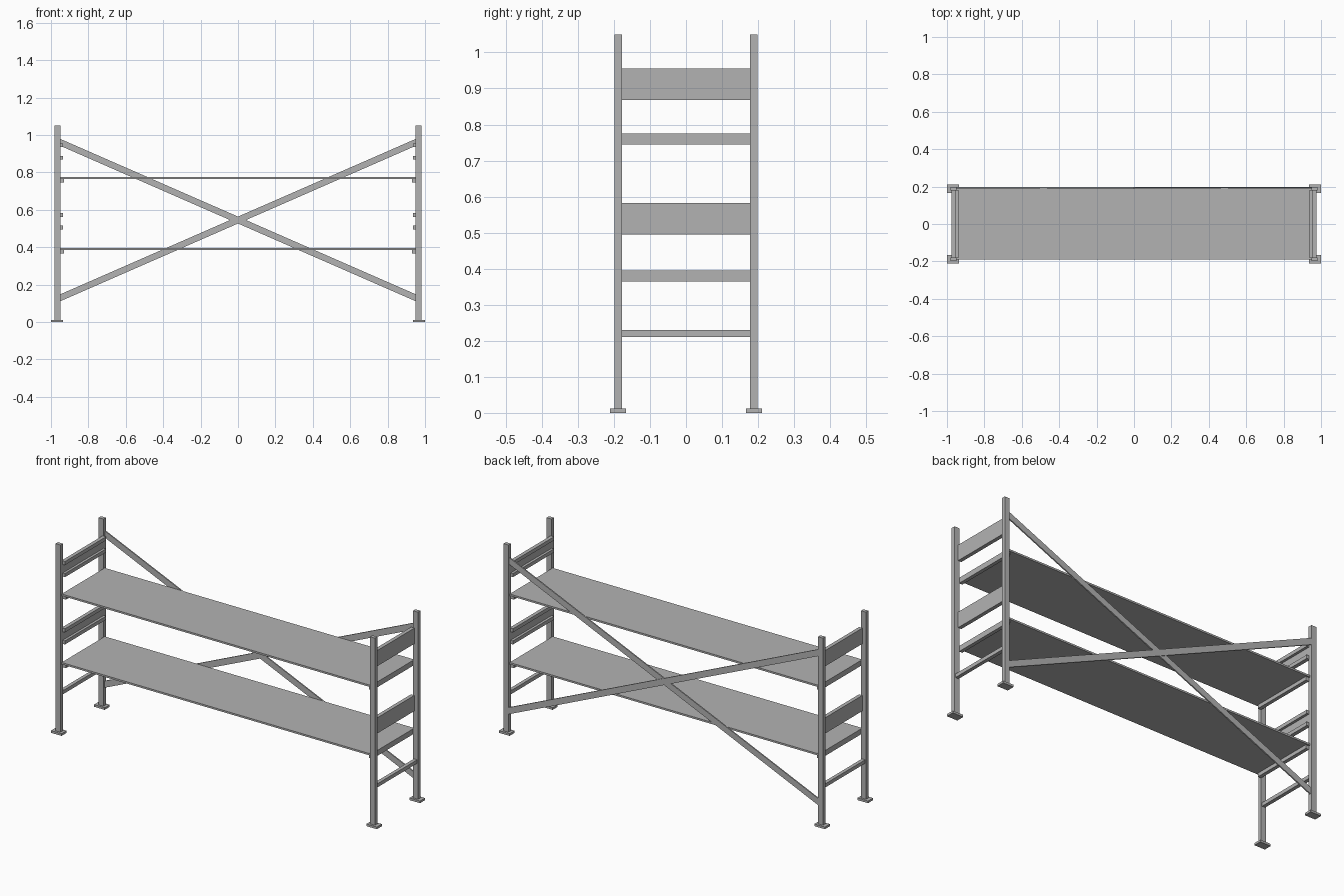
import bpy
import math
from mathutils import Vector

cube = bpy.data.objects.get("Cube")
if cube:
    bpy.data.objects.remove(cube, do_unlink=True)

steel = bpy.data.materials.new("grey_steel")
steel.use_nodes = True
GREY = (0.45, 0.45, 0.45, 1)
steel.diffuse_color = GREY
steel.node_tree.nodes["Principled BSDF"].inputs["Base Color"].default_value = GREY


def box(name, x, y, z, tilt=0):
    """Box from (low, high) ranges, optionally tilted about its centre's y axis."""
    lo, hi = Vector((x[0], y[0], z[0])), Vector((x[1], y[1], z[1]))
    bpy.ops.mesh.primitive_cube_add(size=1, location=(lo + hi) / 2)
    ob = bpy.context.object
    ob.name = name
    ob.scale = (hi - lo)
    ob.rotation_euler.y = tilt
    ob.data.materials.append(steel)
    return ob


def span(side, a, b):
    """Mirror a range to the given side."""
    return tuple(sorted((side * a, side * b)))


BETWEEN = (-0.18, 0.18)

for sx, end in ((-1, "right"), (1, "left")):
    # Uprights and foot plates
    for sy, face in ((-1, "front"), (1, "back")):
        box(f"{face}_{end}_post", span(sx, 0.95, 0.98),
            span(sy, 0.178, 0.199), (0.01, 1.05))
        box(f"{face}_{end}_foot_plate", span(sx, 0.935, 1.0),
            span(sy, 0.167, 0.211), (0, 0.012))

    # Low rung
    box(f"{end}_rung", span(sx, 0.955, 0.975), BETWEEN, (0.21, 0.23))

    # Guard rails: a web plate with two inner bars
    for level, z in (("lower", 0.495), ("upper", 0.868)):
        box(f"{level}_{end}_guard_web", span(sx, 0.95, 0.957), BETWEEN, (z, z + 0.087))
        for part, dz in (("bottom", 0), ("top", 0.067)):
            box(f"{level}_{end}_guard_{part}_bar", span(sx, 0.936, 0.951),
                BETWEEN, (z + dz, z + dz + 0.02))

    # Bars carrying the shelves
    for level, top in (("lower", 0.385), ("upper", 0.765)):
        box(f"{level}_{end}_shelf_support", span(sx, 0.93, 0.95),
            BETWEEN, (top - 0.02, top))

# Shelves
for level, z in (("lower", 0.385), ("upper", 0.765)):
    box(f"{level}_shelf", (-0.95, 0.95), (-0.189, 0.189), (z, z + 0.01))

# Crossed braces on the back
angle = math.atan2(0.835, 1.91)
half = math.hypot(0.835, 1.91) / 2
for name, s, y in (("rising_brace", -1, 0.187), ("falling_brace", 1, 0.191)):
    box(name, (-half, half), (y, y + 0.007), (0.545 - 0.017, 0.545 + 0.017), s * angle)
